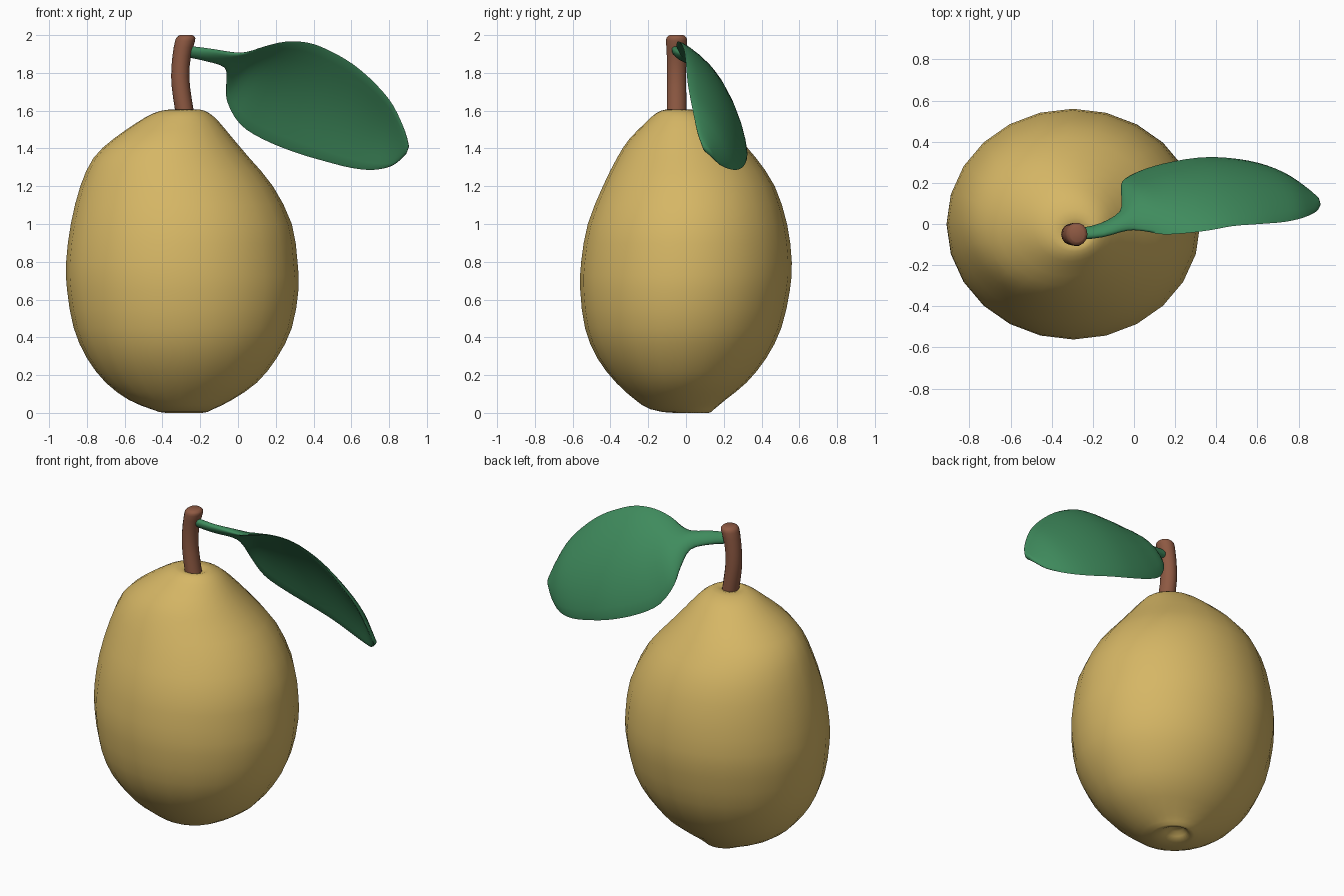
import bpy, bmesh, math
from mathutils import Vector


def material(name, rgb):
    m = bpy.data.materials.new(name)
    m.diffuse_color = (*rgb, 1)
    return m


def smooth_rows(rows, steps):
    """Catmull-Rom interpolation between rows of numbers."""
    out = []
    for i in range(len(rows) - 1):
        a, b = rows[max(i - 1, 0)], rows[i]
        c, d = rows[i + 1], rows[min(i + 2, len(rows) - 1)]
        for s in range(steps):
            t = s / steps
            out.append([0.5 * (2 * q + (r - p) * t + (2 * p - 5 * q + 4 * r - w) * t * t
                               + (3 * q - p - 3 * r + w) * t ** 3)
                        for p, q, r, w in zip(a, b, c, d)])
    out.append(list(rows[-1]))
    return out


def loft(name, rings, mat, angle=60):
    """Skin a list of closed rings and cap both ends."""
    bm = bmesh.new()
    loops = [[bm.verts.new(p) for p in ring] for ring in rings]
    n = len(loops[0])
    for a, b in zip(loops, loops[1:]):
        for i in range(n):
            j = (i + 1) % n
            bm.faces.new((a[i], a[j], b[j], b[i]))
    bm.faces.new(loops[0][::-1])
    bm.faces.new(loops[-1])
    bmesh.ops.recalc_face_normals(bm, faces=bm.faces)
    mesh = bpy.data.meshes.new(name)
    bm.to_mesh(mesh)
    bm.free()
    mesh.materials.append(mat)
    ob = bpy.data.objects.new(name, mesh)
    bpy.context.collection.objects.link(ob)
    bpy.ops.object.select_all(action='DESELECT')
    bpy.context.view_layer.objects.active = ob
    ob.select_set(True)
    bpy.ops.object.shade_smooth_by_angle(angle=math.radians(angle))
    return ob


def angles(n):
    return [2 * math.pi * i / n for i in range(n)]


# Fruit body: z, left x, right x, front y, back y (dimples at both ends)
body = [
    (0.04, -0.33, -0.25, 0.00, 0.08), (0.00, -0.38, -0.19, -0.06, 0.12),
    (0.02, -0.46, -0.13, -0.19, 0.15), (0.07, -0.58, -0.03, -0.27, 0.21),
    (0.16, -0.70, 0.10, -0.37, 0.32), (0.29, -0.80, 0.205, -0.47, 0.425),
    (0.45, -0.87, 0.285, -0.535, 0.505), (0.65, -0.905, 0.32, -0.56, 0.55),
    (0.80, -0.91, 0.315, -0.555, 0.56), (1.00, -0.885, 0.285, -0.52, 0.535),
    (1.20, -0.835, 0.185, -0.44, 0.47), (1.35, -0.765, 0.06, -0.365, 0.37),
    (1.45, -0.66, -0.025, -0.30, 0.28), (1.54, -0.53, -0.10, -0.21, 0.18),
    (1.585, -0.45, -0.15, -0.16, 0.11), (1.605, -0.37, -0.20, -0.11, 0.03),
    (1.585, -0.31, -0.25, -0.07, -0.02)]
rings = [[((l + r) / 2 + (r - l) / 2 * math.cos(a), (f + b) / 2 + (b - f) / 2 * math.sin(a), z)
          for a in angles(24)] for z, l, r, f, b in smooth_rows(body, 2)]
loft("fruit_body", rings, material("ochre yellow", (0.67, 0.47, 0.13)), 180)

# Stem: x, y, z, radius along a gentle bend, rounded tip
stem = [(-0.275, -0.05, 1.55, 0.049), (-0.295, -0.05, 1.67, 0.049),
        (-0.306, -0.05, 1.78, 0.048), (-0.298, -0.05, 1.89, 0.049),
        (-0.28, -0.05, 1.97, 0.053), (-0.276, -0.05, 1.99, 0.047), (-0.275, -0.05, 2.0, 0.034)]
rings = [[(x + r * math.cos(a), y + r * 1.08 * math.sin(a), z) for a in angles(14)]
         for x, y, z, r in smooth_rows(stem, 2)]
loft("stem", rings, material("brown stem", (0.27, 0.10, 0.055)))

# Leaf: upper edge xyz, lower edge xyz, cupping depth, half thickness
leaf = [
    (-0.27, -0.07, 1.94, -0.28, -0.03, 1.89, 0.0, 0.025),
    (-0.15, -0.06, 1.925, -0.165, 0.0, 1.865, 0.0, 0.025),
    (-0.03, -0.03, 1.905, -0.07, 0.06, 1.83, 0.01, 0.025),
    (0.05, -0.035, 1.91, -0.062, 0.14, 1.75, 0.03, 0.022),
    (0.14, -0.05, 1.94, -0.058, 0.205, 1.65, 0.05, 0.02),
    (0.25, -0.045, 1.965, 0.01, 0.25, 1.53, 0.06, 0.02),
    (0.37, -0.03, 1.96, 0.13, 0.29, 1.45, 0.06, 0.02),
    (0.48, -0.01, 1.92, 0.30, 0.32, 1.38, 0.055, 0.02),
    (0.61, 0.0, 1.845, 0.45, 0.32, 1.335, 0.05, 0.02),
    (0.73, 0.01, 1.74, 0.60, 0.295, 1.297, 0.045, 0.02),
    (0.82, 0.03, 1.63, 0.72, 0.25, 1.287, 0.035, 0.018),
    (0.885, 0.06, 1.49, 0.82, 0.185, 1.31, 0.015, 0.016),
    (0.905, 0.09, 1.41, 0.89, 0.13, 1.37, 0.0, 0.012)]
axis = Vector((0.88, 0.07, -0.47))
rings = []
for row in smooth_rows(leaf, 3):
    up, low = Vector(row[0:3]), Vector(row[3:6])
    mid, half = (up + low) / 2, (up - low) / 2
    normal = half.cross(axis).normalized()
    if normal.y < 0:
        normal.negate()
    rings.append([mid + half * math.cos(a)
                  + normal * (row[6] * math.sin(a) ** 2 + row[7] * math.sin(a))
                  for a in angles(20)])
loft("leaf", rings, material("leaf green", (0.05, 0.26, 0.11)), 100)
